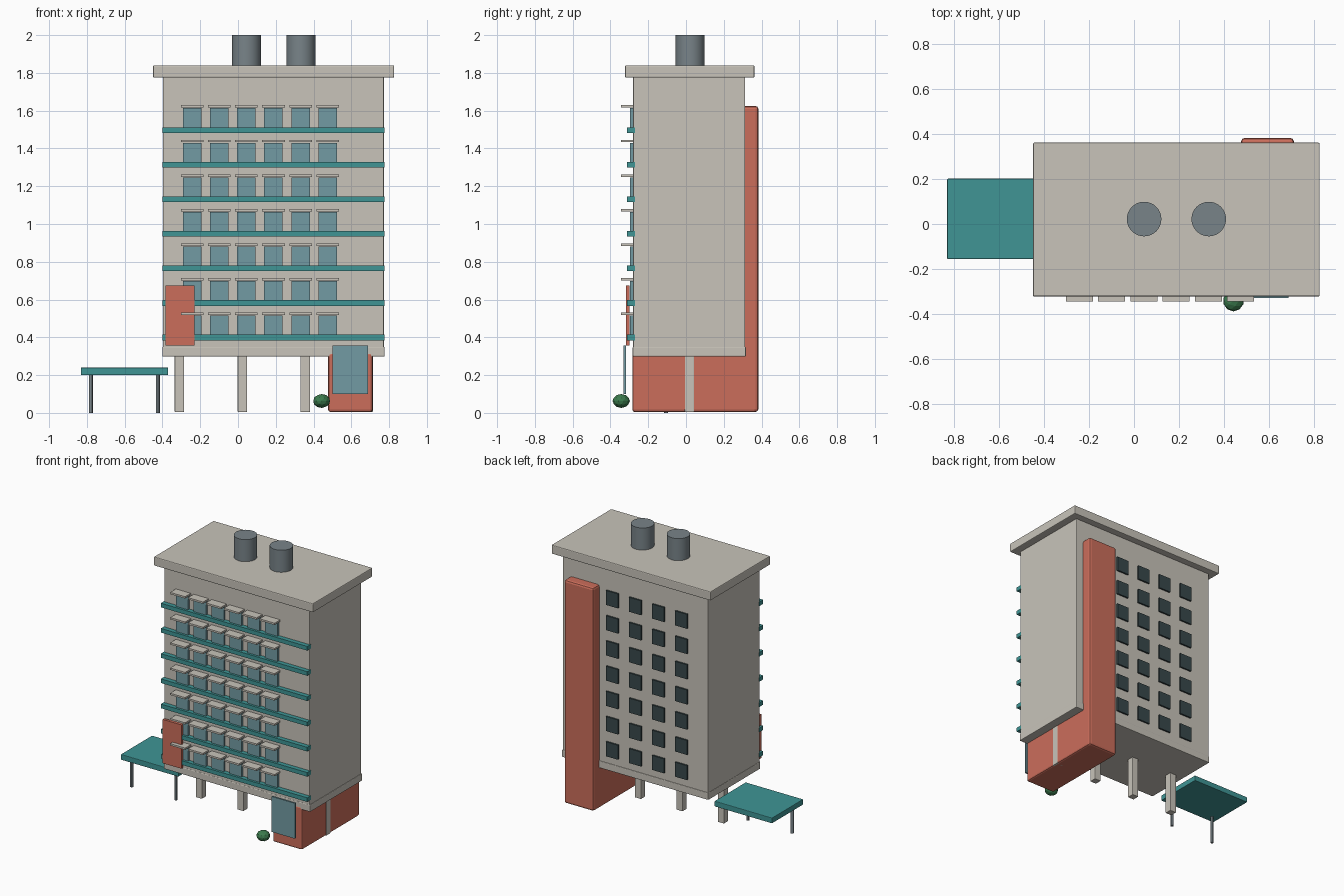
import bpy, bmesh, math
from mathutils import Matrix, Vector

if "Cube" in bpy.data.objects:
    bpy.data.objects.remove(bpy.data.objects["Cube"])


def material(name, r, g, b):
    m = bpy.data.materials.new(name)
    m.diffuse_color = (r, g, b, 1)
    m.use_nodes = True
    m.node_tree.nodes["Principled BSDF"].inputs["Base Color"].default_value = m.diffuse_color
    return m


CREAM = material("cream concrete", 0.58, 0.55, 0.49)
RED = material("terracotta red", 0.60, 0.155, 0.105)
TEAL = material("teal", 0.05, 0.30, 0.30)
GLASS = material("blue glass", 0.17, 0.33, 0.37)
DARK = material("dark glass", 0.04, 0.065, 0.07)
GREY = material("steel grey", 0.19, 0.23, 0.25)
GREEN = material("leaf green", 0.045, 0.20, 0.075)


def finish(name, bm, mat, bevel=0.0):
    me = bpy.data.meshes.new(name)
    bm.to_mesh(me)
    bm.free()
    me.materials.append(mat)
    ob = bpy.data.objects.new(name, me)
    bpy.context.collection.objects.link(ob)
    if bevel:
        mod = ob.modifiers.new("edge bevel", 'BEVEL')
        mod.width = bevel
        mod.segments = 2
    return ob


def add_box(bm, x, y, z):
    """Add a box given (min, max) ranges."""
    lo, hi = Vector((x[0], y[0], z[0])), Vector((x[1], y[1], z[1]))
    mat = Matrix.Translation((lo + hi) / 2) @ Matrix.Diagonal((*(hi - lo), 1))
    bmesh.ops.create_cube(bm, size=1, matrix=mat)


def boxes(name, ranges, mat, bevel=0.0):
    bm = bmesh.new()
    for r in ranges:
        add_box(bm, *r)
    return finish(name, bm, mat, bevel)


def cylinders(name, places, radius, z, mat, sides):
    bm = bmesh.new()
    for x, y in places:
        bmesh.ops.create_cone(bm, cap_ends=True, segments=sides, radius1=radius,
                              radius2=radius, depth=z[1] - z[0],
                              matrix=Matrix.Translation((x, y, (z[0] + z[1]) / 2)))
    ob = finish(name, bm, mat)
    for p in ob.data.polygons:
        p.use_smooth = abs(p.normal.z) < 0.5
    ob.data.set_sharp_from_angle(angle=math.radians(30))
    return ob


FLOORS = [0.183 * i for i in range(7)]
FRONT = -0.28
BACK = 0.313

# Main block, floor slab and roof
boxes("main_block", [((-0.398, 0.772), (FRONT, BACK), (0.31, 1.79))], CREAM, 0.004)
boxes("floor_slab", [((-0.401, 0.776), (-0.282, 0.317), (0.298, 0.35))], CREAM, 0.005)
boxes("roof_slab", [((-0.45, 0.827), (-0.323, 0.362), (1.775, 1.84))], CREAM, 0.006)
cylinders("roof_tanks", [(0.045, 0.022), (0.333, 0.022)], 0.077, (1.83, 2.0), GREY, 32)

# Front floors: balcony bands, windows and sunshades
boxes("balcony_bands",
      [((-0.40, 0.775), (-0.313, FRONT + 0.01), (0.384 + f, 0.414 + f)) for f in FLOORS],
      TEAL)
columns = [-0.243 + 0.1436 * i for i in range(6)]
boxes("front_windows",
      [((c - 0.049, c + 0.049), (-0.296, FRONT + 0.01), (0.412 + f, 0.515 + f))
       for f in FLOORS for c in columns], GLASS)
boxes("sunshades",
      [((c - 0.06, c + 0.06), (-0.345, FRONT + 0.01), (0.518 + f, 0.531 + f))
       for f in FLOORS for c in columns], CREAM)

# Rear windows
rear_columns = [-0.187 + 0.185 * i for i in range(4)]
boxes("rear_windows",
      [((c - 0.048, c + 0.048), (BACK - 0.01, BACK + 0.012), (0.402 + f, 0.507 + f))
       for f in FLOORS for c in rear_columns], DARK)

# Stair tower and entrance base
boxes("stair_tower", [((0.477, 0.712), (0.25, 0.383), (0.005, 1.625))], RED, 0.015)
boxes("entrance_base", [((0.477, 0.712), (-0.284, 0.375), (0.005, 0.318))], RED, 0.012)

# Supporting columns under the block
boxes("support_columns",
      [((c - 0.025, c + 0.025), (-0.007, 0.043), (0.005, 0.31))
       for c in (-0.31, 0.023, 0.356, 0.689)], CREAM, 0.003)

# Front panels
boxes("red_sign_panel", [((-0.383, -0.231), (-0.317, -0.298), (0.357, 0.675))], RED)
boxes("entrance_glass", [((0.501, 0.687), (-0.33, -0.318), (0.10, 0.357))], GLASS)

# Side canopy on two posts
boxes("canopy_roof", [((-0.832, -0.37), (-0.156, 0.202), (0.20, 0.24))], TEAL, 0.004)
cylinders("canopy_posts", [(-0.779, -0.105), (-0.424, -0.105)], 0.011, (0.0, 0.21), GREY, 12)

# Shrub
bm = bmesh.new()
bmesh.ops.create_icosphere(bm, subdivisions=2, radius=0.046,
                           matrix=Matrix.Translation((0.443, -0.343, 0.063))
                           @ Matrix.Diagonal((1, 1, 0.8, 1)))
finish("shrub", bm, GREEN)
